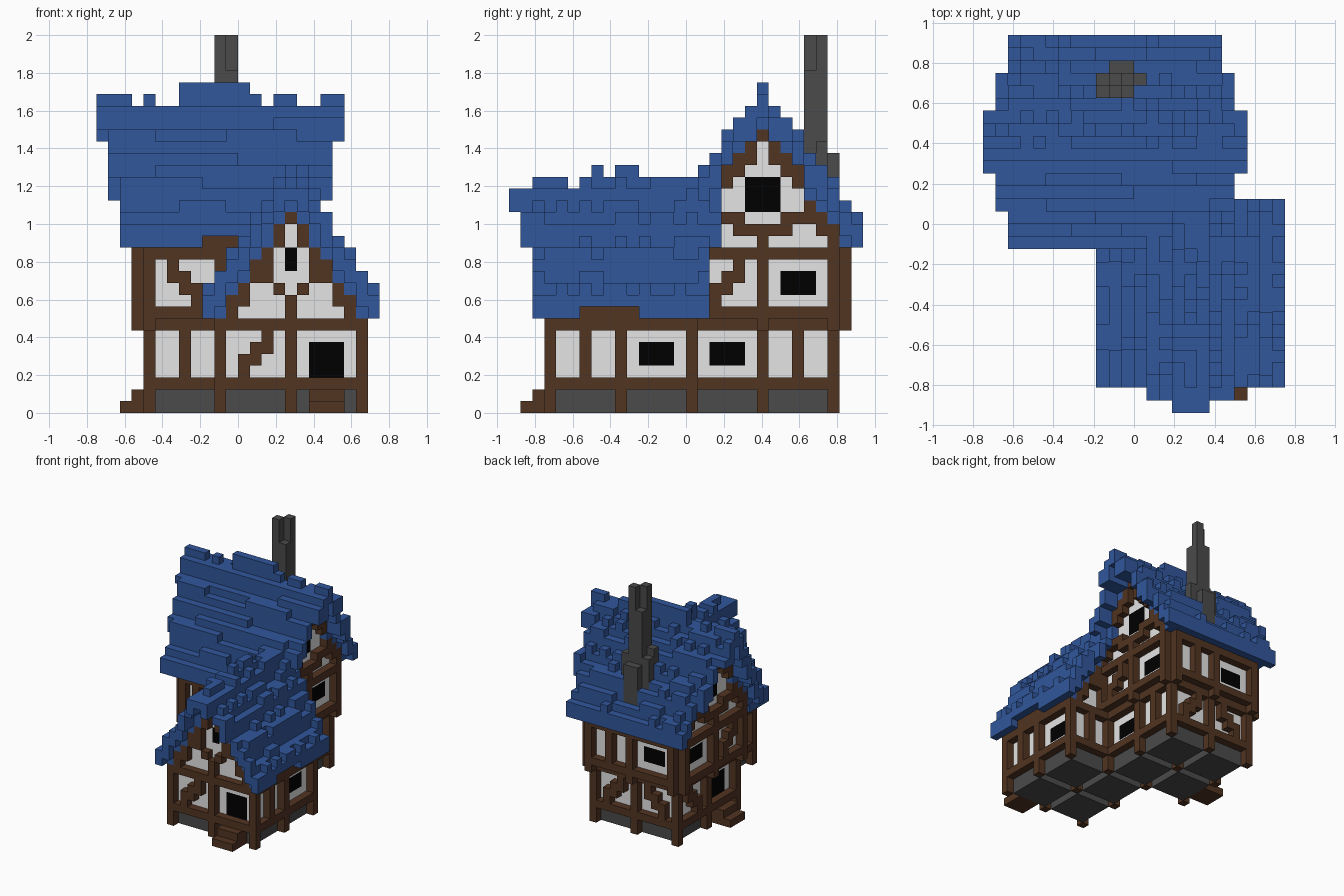
import bpy, random

if "Cube" in bpy.data.objects:
    bpy.data.objects.remove(bpy.data.objects["Cube"])

random.seed(7)
U = 1 / 16                      # size of one block
grid = {}                       # block position -> part name

COLOURS = {
    "roof": ("blue tile", (0.031, 0.096, 0.335)),
    "timber_frame": ("brown timber", (0.085, 0.035, 0.016)),
    "door_steps": ("brown timber", (0.085, 0.035, 0.016)),
    "plaster_walls": ("white plaster", (0.78, 0.78, 0.78)),
    "windows_and_doors": ("black opening", (0.0, 0.0, 0.0)),
    "foundation": ("grey stone", (0.069, 0.069, 0.069)),
    "chimney": ("grey stone", (0.069, 0.069, 0.069)),
}
WOOD, WHITE, DARK, STONE = "timber_frame", "plaster_walls", "windows_and_doors", "foundation"


def box(part, xs, ys, zs):
    """Fill a block range, end values excluded."""
    for x in range(*xs):
        for y in range(*ys):
            for z in range(*zs):
                grid[x, y, z] = part


def put(part, axis, layer, u, z):
    """Set a block on a wall whose normal runs along axis (0 = x, 1 = y)."""
    grid[(layer, u, z) if axis == 0 else (u, layer, z)] = part


def panel(axis, c, inward, u0, z0, kind, flip=False):
    """One timber-framed wall bay: posts, beams, recessed infill, joist ends."""
    upper = z0 > 3
    for i in range(7):
        u = 6 - i if flip else i
        for k in range(-2 if upper else -3, 5):
            post = i in (0, 6)
            beam = k in (-1, 4)
            split = kind == "split" and i == 3 and k >= 0
            brace = kind == "brace" and u - k in (1, 2) and 1 < u < 5 and k >= 0
            if post or beam or split or brace:
                put(WOOD, axis, c, u0 + i, z0 + k)
            if post and not upper:
                continue        # keeps corner posts one block wide
            hole = 2 <= i <= 4 and ((kind == "window" and k in (1, 2)) or (kind == "door" and 0 <= k <= 2))
            solid = post or beam or (upper and k == -2)
            back = WOOD if solid else DARK if hole else STONE if k < 0 else WHITE
            put(back, axis, c + inward, u0 + i, z0 + k)


# Roof outlines: highest block for each step away from the ridge
MAIN = [28, 26, 25, 24, 22, 21, 20, 18, 17]
WING = [21, 20, 18, 17, 15, 14, 12, 11]


def under(tops, d):
    thick = 3 if tops is MAIN and d in (1, 2, 3) else 4
    return max(tops[d] - thick, tops[-1] - 3)


def gable(axis, c, inward, mid, half, z0, tops, timber, dark):
    """Stepped gable wall with rafters along the roof line."""
    for u in range(mid - half, mid + half + 1):
        d = abs(u - mid)
        top = under(tops, d)
        for z in range(z0, top):
            wood = z >= top - 2 and not (d == 0 and z == top - 2) or timber(d, z)
            if wood:
                put(WOOD, axis, c, u, z)
            put(DARK if dark(d, z) else WHITE, axis, c + inward, u, z)


def roof(axis, mid, tops, lo, hi, flare, ridge, runs, lifted):
    """Stepped roof, ridge along axis, flared ends and random raised tiles."""
    for side in (-1, 1):
        for d, peak in enumerate(tops):
            a0, a1 = lo - flare(d)[0], hi + flare(d)[1]
            left, bump = 0, 0
            for a in range(a0, a1):
                if left <= 0:
                    left, bump = random.randint(*runs[side]), random.random() < 0.4
                left -= 1
                end = a < lo + 1 or a >= hi - 1
                top = ridge(a) if d == 0 else peak - 1 + bump
                bottom = max(peak - (2 if d == 2 else 3), tops[-1] - 3) if end else under(tops, d)
                bottom += lifted(side, d, a)
                top = max(top, bottom + 1)
                for z in range(bottom, top):
                    p = mid + side * d
                    grid[(a, p, z) if axis == 0 else (p, a, z)] = "roof"


# Solid cores, and foundation blocks with grooves between them underneath
for xs, ys in (((-1, 10), (-11, 0)), ((-1, 4), (0, 2)), ((-7, 4), (1, 12))):
    box(STONE, xs, ys, (1, 2))
    box(WHITE, xs, ys, (2, 8))
for x, y in ((-1, -11), (5, -11), (-1, -5), (5, -5), (-7, 1), (-1, 1), (-7, 7), (-1, 7)):
    box(STONE, (x, x + 5), (y, y + 5), (0, 2))
for d in range(6):
    for x in (4 - d, 4 + d):
        box(WHITE, (x, x + 1), (-11, 0), (8, under(WING, d)))
for x, y in ((4, -6), (-2, 6), (4, 0), (-2, 0)):
    box(WOOD, (x, x + 1), (y, y + 1), (0, 2))

# Wing walls
panel(1, -12, 1, -2, 3, "brace")
panel(1, -12, 1, 4, 3, "door")
panel(0, 10, -1, -12, 3, "split")
panel(0, 10, -1, -6, 3, "window")
panel(0, -2, 1, -12, 3, "split")
panel(0, -2, 1, -6, 3, "window")
panel(1, 0, -1, 4, 3, "split")
for x in (-2, 10):
    box(WOOD, (x, x + 1), (-12, 1), (8, 9))
for layer, inward in ((-12, 1), (0, -1)):
    gable(1, layer, inward, 4, 6, 8, WING,
          lambda d, z: (d == 0 and z < 10) or (d in (1, 2) and z == 9 + d),
          lambda d, z: d == 0 and z in (12, 13))

# Main block, lower walls
panel(1, 0, 1, -8, 3, "split")
panel(0, 4, -1, 0, 3, "window")
panel(0, 4, -1, 6, 3, "split")
panel(1, 12, -1, -8, 3, "brace")
panel(1, 12, -1, -2, 3, "brace", True)
panel(0, -8, 1, 0, 3, "door")
panel(0, -8, 1, 6, 3, "brace")

# Main block, jettied upper walls
box(WHITE, (-8, 5), (0, 13), (7, 14))
for d in range(7):
    for y in (6 - d, 6 + d):
        box(WHITE, (-8, 5), (y, y + 1), (14, under(MAIN, d)))
panel(1, -1, 1, -8, 9, "brace", True)
panel(1, -1, 1, -2, 9, "split")
panel(0, 5, -1, 0, 9, "brace")
panel(0, 5, -1, 6, 9, "window")
panel(1, 13, -1, -2, 9, "split")
panel(1, 13, -1, -8, 9, "window")
panel(0, -9, 1, 6, 9, "window")
panel(0, -9, 1, 0, 9, "brace", True)
for layer, inward in ((5, -1), (-9, 1)):
    gable(0, layer, inward, 6, 7, 14, MAIN,
          lambda d, z: (z == 16 and d >= 2) or (z == 15 and d <= 2) or (d == 0 and z < 16),
          lambda d, z: d <= 1 and 17 <= z < 20)

# Roofs
roof(1, 4, WING, -13, 2,
     lambda d: (2 if d <= 1 else 1 if d <= 3 else 0, 1 if d <= 3 else 0),
     lambda a: 19 if a < -13 or a in (-10, -3) else 21 if a in (-8, -6, -5) else 20,
     {-1: (1, 1), 1: (1, 1)},
     lambda side, d, a: d >= 6 and -9 <= a < -4)
roof(0, 6, MAIN, -10, 7,
     lambda d: (2, 2) if d <= 2 else (1, 1) if d <= 5 else (0, 0),
     lambda a: 28 if -5 <= a < 1 else 27 if a < -9 or a > 6 or a in (-8, 1, 3, 4) else 26,
     {-1: (3, 8), 1: (1, 1)},
     lambda side, d, a: side < 0 and d >= 7 and -3 <= a < 1)
box(WOOD, (-3, 1), (-1, 0), (14, 15))

# Chimney: uneven stack on a wider foot
for x, y, top in ((-2, 10, 32), (-1, 11, 32), (-1, 10, 29), (-2, 11, 29),
                  (-3, 10, 24), (-3, 11, 23), (0, 11, 23), (-2, 12, 22), (-1, 12, 22)):
    box("chimney", (x, x + 1), (y, y + 1), (17, top))

# Door steps at the front and on the left side
for i, height in ((0, 2), (1, 2), (2, 1)):
    box("door_steps", (6, 9), (-12 - i, -11 - i), (0, height))
    box("door_steps", (-8 - i, -7 - i), (2, 5), (0, height))


def build(part):
    """Turn the exposed block sides of one part into a mesh object."""
    verts, faces = {}, []
    for pos, name in grid.items():
        if name != part:
            continue
        for a in range(3):
            for s in (0, 1):
                near = list(pos)
                near[a] += 2 * s - 1
                if tuple(near) in grid:
                    continue
                quad = []
                for i, j in ((0, 0), (1, 0), (1, 1), (0, 1)):
                    v = list(pos)
                    v[a] += s
                    v[(a + 1) % 3] += i
                    v[(a + 2) % 3] += j
                    quad.append(verts.setdefault(tuple(v), len(verts)))
                faces.append(quad if s else quad[::-1])
    mesh = bpy.data.meshes.new(part)
    mesh.from_pydata([tuple(c * U for c in v) for v in verts], [], faces)
    label, rgb = COLOURS[part]
    mat = bpy.data.materials.get(label) or bpy.data.materials.new(label)
    mat.diffuse_color = (*rgb, 1)
    mat.use_nodes = True
    mat.node_tree.nodes["Principled BSDF"].inputs["Base Color"].default_value = mat.diffuse_color
    mesh.materials.append(mat)
    bpy.context.collection.objects.link(bpy.data.objects.new(part, mesh))


for part in COLOURS:
    build(part)
